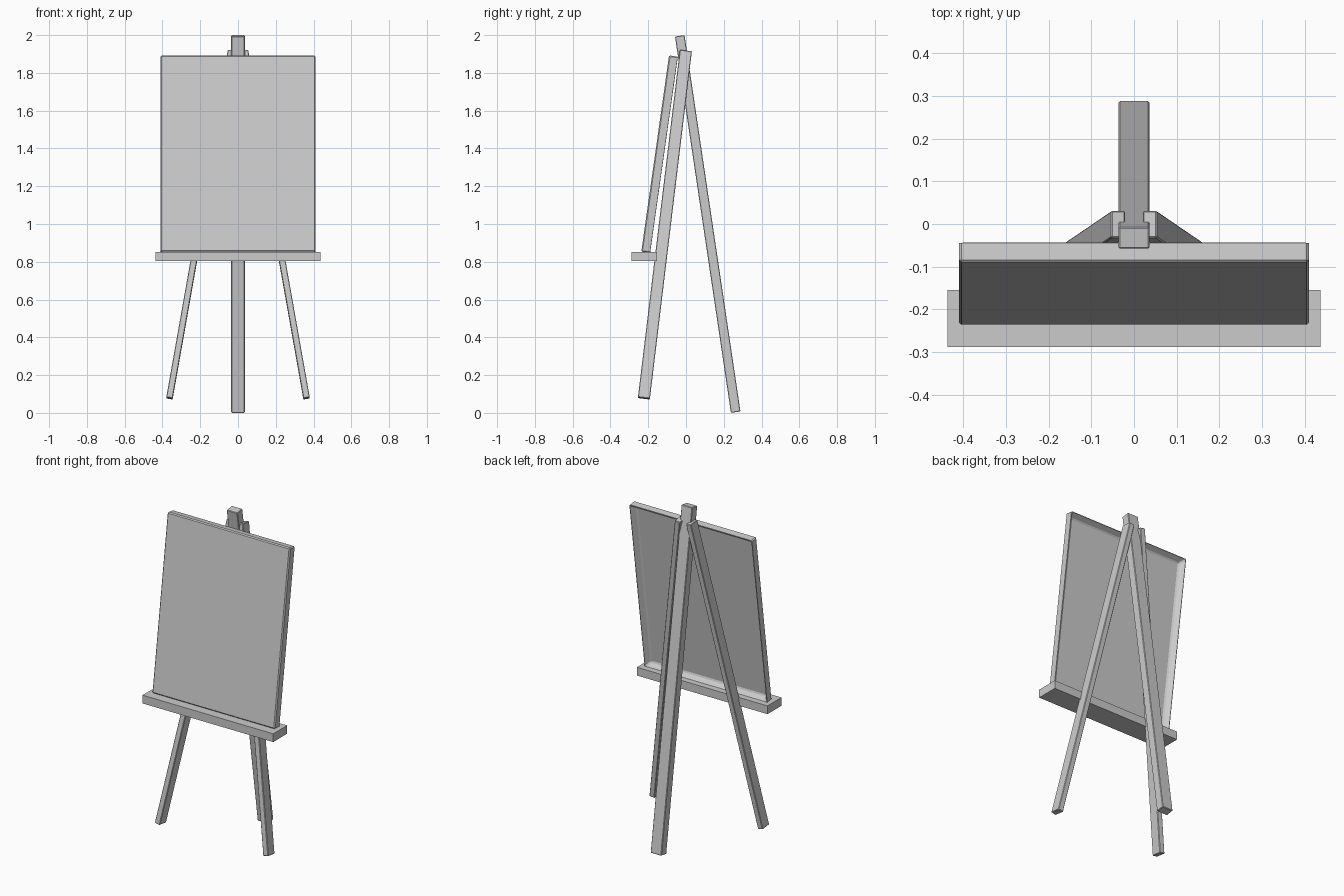
import bpy, bmesh
from mathutils import Vector, Matrix

cube = bpy.data.objects.get("Cube")
if cube:
    bpy.data.objects.remove(cube, do_unlink=True)

grey = bpy.data.materials.new("plain_grey")
grey.use_nodes = True
grey.diffuse_color = (0.6, 0.6, 0.6, 1)
grey.node_tree.nodes["Principled BSDF"].inputs["Base Color"].default_value = (0.6, 0.6, 0.6, 1)


def finish(name, bm, matrix, bevel):
    """Turn a bmesh into a placed, softly bevelled object."""
    bmesh.ops.recalc_face_normals(bm, faces=bm.faces)
    mesh = bpy.data.meshes.new(name)
    bm.to_mesh(mesh)
    bm.free()
    obj = bpy.data.objects.new(name, mesh)
    bpy.context.collection.objects.link(obj)
    obj.matrix_world = matrix
    mesh.materials.append(grey)
    if bevel:
        mod = obj.modifiers.new("soft_edges", 'BEVEL')
        mod.width = bevel
        mod.segments = 1
    return obj


def box(size):
    bm = bmesh.new()
    bmesh.ops.create_cube(bm, size=1, matrix=Matrix.Diagonal((*size, 1)))
    return bm


def along(bottom, top):
    """Frame whose z axis runs from bottom to top, with x kept sideways."""
    bottom, top = Vector(bottom), Vector(top)
    z = (top - bottom).normalized()
    y = z.cross(Vector((1, 0, 0))).normalized()
    x = y.cross(z)
    rot = Matrix((x, y, z)).transposed().to_4x4()
    return Matrix.Translation((bottom + top) / 2) @ rot, (top - bottom).length


def beam(name, bottom, top, width, depth, bevel=0.003):
    matrix, length = along(bottom, top)
    return finish(name, box((width, depth, length)), matrix, bevel)


# Legs
beam("rear_leg", (0, 0.263, 0.004), (0, -0.033, 1.996), 0.072, 0.051)
for side, s in (("left", 1), ("right", -1)):
    beam(side + "_front_leg", (s * 0.363, -0.223, 0.077), (s * 0.037, -0.001, 1.916), 0.034, 0.064)

# Tray that carries the canvas
finish("tray", box((0.874, 0.133, 0.05)), Matrix.Translation((0, -0.221, 0.828)), 0)

# Stretched canvas: a slab whose back is inset and sunk to leave a frame
matrix, length = along((0, -0.211, 0.85), (0, -0.064, 1.889))
bm = box((0.82, 0.052, length))
back = max(bm.faces, key=lambda f: f.calc_center_median().y)
bmesh.ops.inset_region(bm, faces=[back], thickness=0.038)
bmesh.ops.translate(bm, verts=back.verts, vec=(0, -0.036, 0))
finish("canvas", bm, matrix, 0.006)
